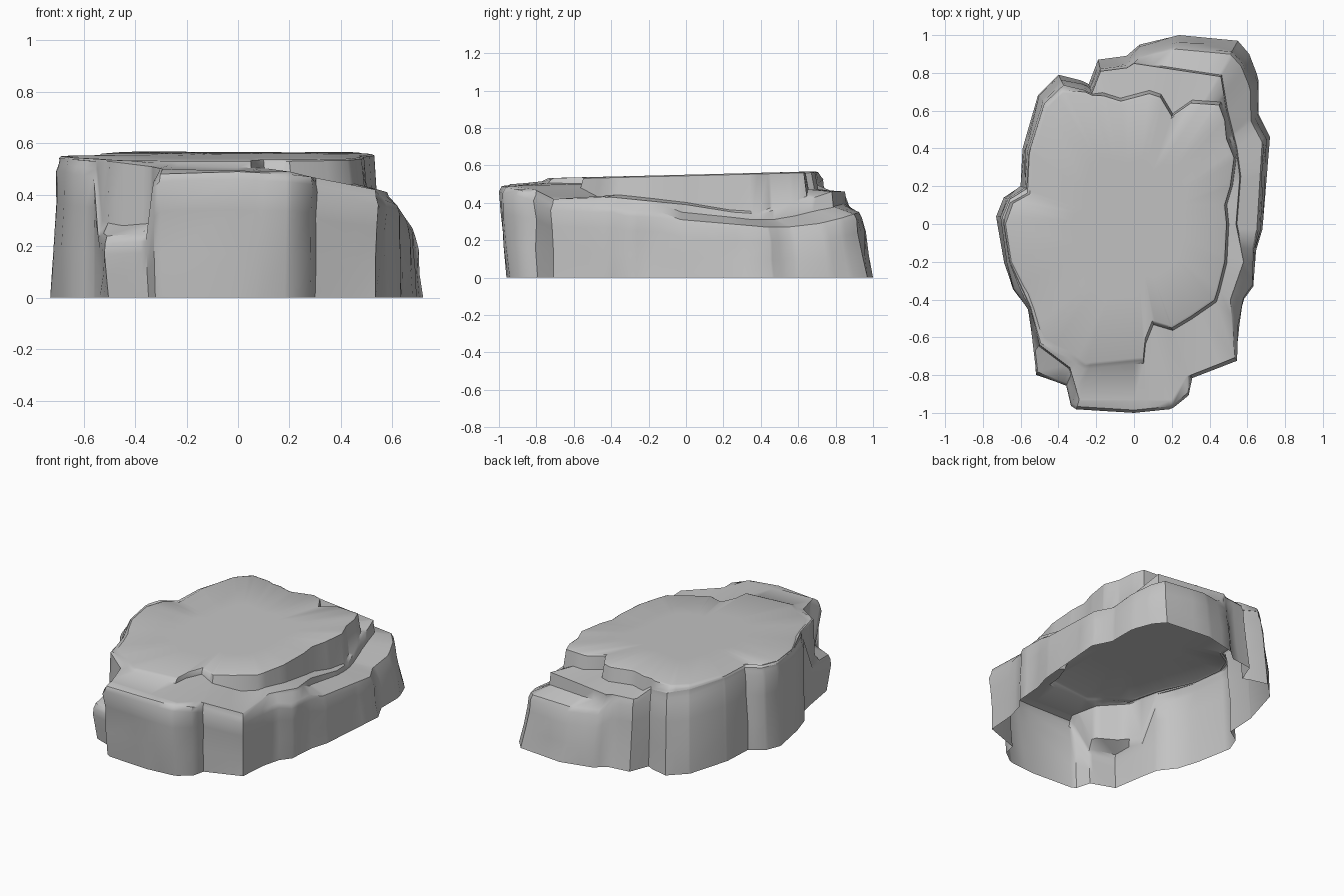
import bpy
import bmesh
import math
from mathutils import Vector

default = bpy.data.objects.get("Cube")
if default:
    bpy.data.objects.remove(default, do_unlink=True)

# Outlines seen from above, counter-clockwise, in hundredths: x, y, edge height
base_outline = [
    (68, -3, 31), (72, 46, 27), (66, 58, 27), (66, 77, 29), (61, 90, 32),
    (55, 97, 34), (24, 100, 35), (3, 95, 36), (-4, 89, 44), (-19, 87, 45),
    (-24, 74, 48), (-28, 76, 48), (-40, 79, 49), (-51, 68, 50), (-59, 40, 52),
    (-60, 20, 52), (-69, 14, 52), (-73, 4, 52), (-69, -21, 52), (-65, -35, 51),
    (-57, -46, 50), (-55, -58, 26), (-52, -80, 24), (-36, -86, 25),
    (-33, -98, 48), (0, -100, 49), (20, -98, 48), (29, -91, 47), (31, -82, 44),
    (55, -73, 39), (56, -53, 38), (59, -40, 38), (64, -33, 36), (65, -14, 35)]
ledge_outline = [
    (54, 0, 39), (56, 25, 35), (54, 40, 34), (49, 60, 40), (46, 78, 46),
    (0, 85, 46), (-20, 84, 46), (-23, 71, 50), (-40, 74, 53), (-48, 66, 54),
    (-57, 40, 54), (-57, 18, 54), (-67, 13, 54), (-70, 3, 54), (-66, -20, 54),
    (-55, -44, 53), (-50, -64, 53), (-34, -76, 51), (-29, -93, 50),
    (20, -93, 49), (28, -80, 47), (53, -70, 42), (51, -40, 43), (58, -20, 41)]
cap_outline = [
    (49, 0), (48, 10), (51, 20), (53, 35), (49, 45), (48, 55), (45, 63),
    (30, 64), (20, 57), (14, 67), (8, 69), (-7, 65), (-23, 70), (-42, 71),
    (-47, 63), (-54, 40), (-55, 16), (-64, 11), (-68, 0), (-66, -20),
    (-56, -37), (-53, -45), (-48, -62), (-34, -69), (-26, -75), (5, -72),
    (6, -62), (10, -52), (20, -55), (30, -49), (43, -40), (48, -20)]


def top_height(y):
    return 0.55 + 0.025 * y


def to_points(outline):
    return [Vector(p) / 100 for p in outline]


base = to_points(base_outline)
ledge = to_points(ledge_outline)
cap = to_points([(x, y, 100 * top_height(y / 100)) for x, y in cap_outline])


def sample(outline, angle):
    """Farthest point of an outline in one direction from the centre."""
    d = Vector((math.cos(angle), math.sin(angle)))
    best, reach = None, 0
    for i, p in enumerate(outline):
        q = outline[(i + 1) % len(outline)]
        a = p.x * d.y - p.y * d.x
        b = q.x * d.y - q.y * d.x
        if abs(a - b) < 1e-9:
            continue
        t = a / (a - b)
        hit = p.lerp(q, min(max(t, 0), 1))
        if -1e-5 <= t <= 1 + 1e-5 and hit.xy.dot(d) > reach:
            best, reach = hit, hit.xy.dot(d)
    return best, reach


# Directions through every corner, so that all edges stay crisp
angles = []
for a in sorted(math.atan2(p.y, p.x) for p in base + ledge + cap):
    if not angles or a - angles[-1] > 0.012:
        angles.append(a)


def rough(angle, z):
    """Gentle weathering of the walls."""
    return 1 + 0.008 * math.sin(9 * angle + 8 * z) + 0.006 * math.sin(19 * angle - 11 * z)


def rock_section(angle):
    """Radius and height of each tier in one direction, from ground to top."""
    p, r_base = sample(base, angle)
    m, r_ledge = sample(ledge, angle)
    c, r_cap = sample(cap, angle)
    r_foot = r_base * (1 + min(p.y, 0) * 0.04)
    r_rim = r_base * (0.97 - 0.03 * p.y)
    r_ledge = min(r_ledge, r_rim * 0.985)
    r_cap = min(r_cap, r_ledge * 0.985)
    z_ledge = max(m.z, p.z)
    z_step = min(p.z + 0.04, z_ledge)
    z_cap = top_height(c.y)
    wall = [(r_foot + (r_rim - r_foot) * f) * rough(angle, p.z * f)
            for f in (0.35, 0.7)]
    return [
        (r_foot, 0),
        (wall[0], p.z * 0.35),
        (wall[1], p.z * 0.7),
        (r_rim, p.z - 0.03),
        (r_rim * 0.985, p.z),
        (min(r_ledge * 1.01, r_rim * 0.98), z_step),
        (r_ledge, z_ledge),
        (min(r_cap * 1.025, r_ledge * 0.995), min(z_ledge + 0.012, z_cap)),
        (r_cap, z_cap - 0.006),
        (r_cap * 0.98, z_cap),
        (r_cap * 0.5, top_height(c.y * 0.5)),
    ]


# Stepped rock shell, hollow and open underneath
bm = bmesh.new()
columns = []
for a in angles:
    columns.append([bm.verts.new((r * math.cos(a), r * math.sin(a), z))
                    for r, z in rock_section(a)])
for i, col in enumerate(columns):
    nxt = columns[(i + 1) % len(columns)]
    for k in range(len(col) - 1):
        bm.faces.new((col[k], nxt[k], nxt[k + 1], col[k + 1]))
bm.faces.new([col[-1] for col in columns])

mesh = bpy.data.meshes.new("stepped_rock")
bm.to_mesh(mesh)
bm.free()
rock = bpy.data.objects.new("stepped_rock", mesh)
bpy.context.collection.objects.link(rock)

# Plain grey stone
stone = bpy.data.materials.new("grey_stone")
stone.use_nodes = True
colour = (0.55, 0.55, 0.55, 1)
stone.diffuse_color = colour
shader = next(n for n in stone.node_tree.nodes if n.type == "BSDF_PRINCIPLED")
shader.inputs["Base Color"].default_value = colour
mesh.materials.append(stone)

bpy.ops.object.select_all(action="DESELECT")
rock.select_set(True)
bpy.context.view_layer.objects.active = rock
bpy.ops.object.shade_smooth_by_angle(angle=math.radians(40))
